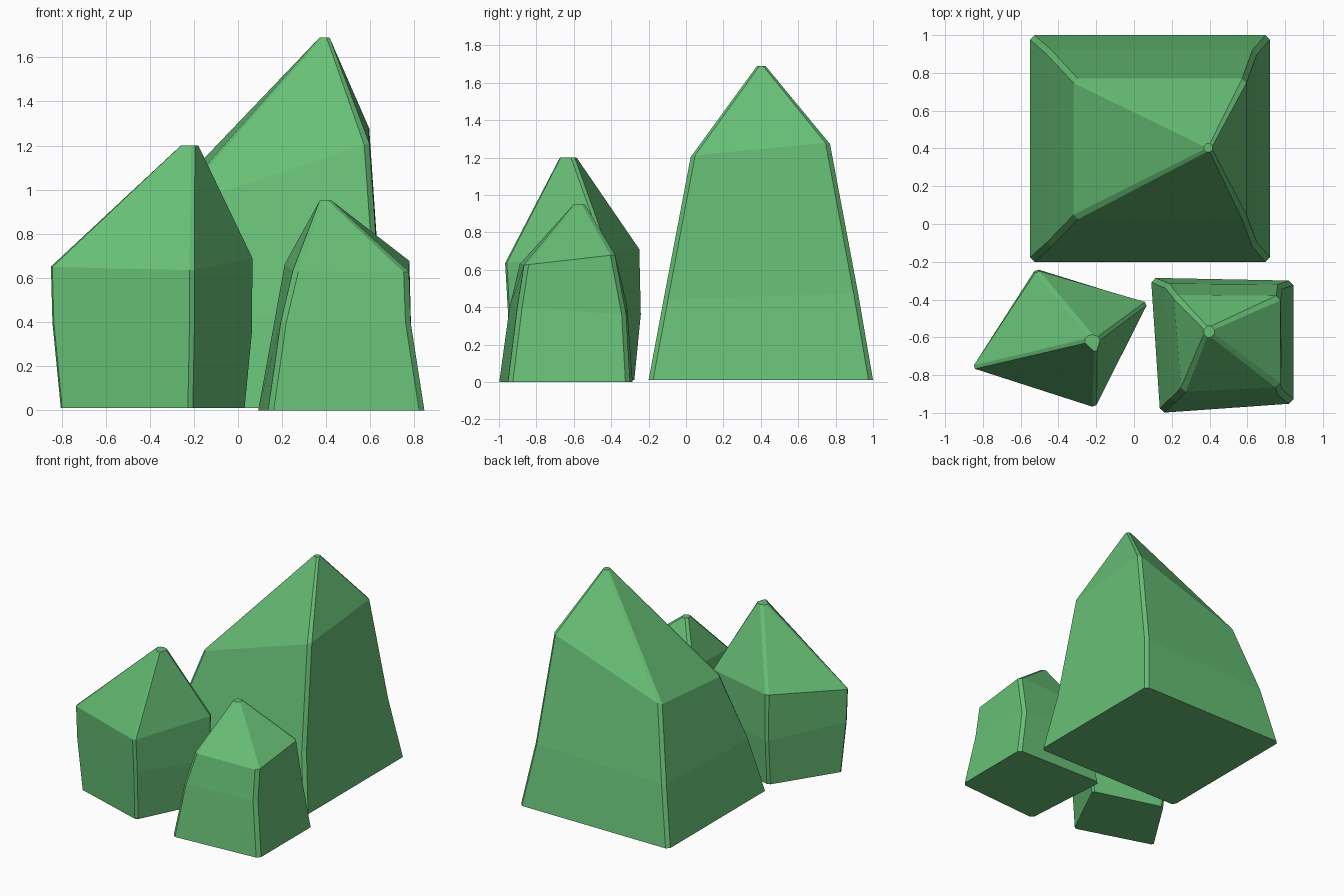
import bpy
from mathutils import Vector

green = bpy.data.materials.new("crystal_green")
green.diffuse_color = (0.135, 0.52, 0.18, 1)


def chamfer(ring, cut):
    """Replace each of the four corners of a ring with two points."""
    pts = []
    for i, p in enumerate(ring):
        p = Vector(p)
        for q in (ring[i - 1], ring[(i + 1) % 4]):
            d = Vector(q) - p
            pts.append(p + d.normalized() * min(cut, d.length * 0.3))
    return pts


def crystal(name, rings, cut):
    """Loft four-cornered rings (counter-clockwise, bottom to tip)."""
    verts = [v for ring in rings for v in chamfer(ring, cut)]
    n, top = 8, 8 * (len(rings) - 1)
    faces = [tuple(reversed(range(n))), tuple(range(top, top + n))]
    for r in range(0, top, n):
        for i in range(n):
            j = (i + 1) % n
            faces.append((r + i, r + j, r + n + j, r + n + i))
    mesh = bpy.data.meshes.new(name)
    mesh.from_pydata(verts, [], faces)
    mesh.materials.append(green)
    obj = bpy.data.objects.new(name, mesh)
    bpy.context.collection.objects.link(obj)


# Tall crystal at the back
crystal("tall_crystal", [
    [(-.55, -.20, .01), (.72, -.20, .01), (.72, 1.0, .01), (-.55, 1.0, .01)],
    [(-.46, -.12, .415), (.65, -.12, .44), (.65, .92, .475), (-.46, .92, .45)],
    [(-.32, .025, .91), (.595, .025, 1.21), (.595, .77, 1.28), (-.32, .77, .97)],
    [(.37, .38, 1.69), (.415, .38, 1.69), (.415, .425, 1.69), (.37, .425, 1.69)],
], 0.024)

# Turned crystal at the front left
crystal("left_crystal", [
    [(-.212, -.935, .01), (.037, -.43, .01), (-.51, -.272, .01), (-.812, -.745, .01)],
    [(-.205, -.957, .38), (.07, -.42, .35), (-.52, -.237, .36), (-.85, -.757, .40)],
    [(-.205, -.972, .635), (.073, -.417, .69), (-.515, -.245, .71), (-.857, -.762, .65)],
    [(-.20, -.685, 1.2), (-.175, -.60, 1.2), (-.235, -.58, 1.2), (-.27, -.62, 1.2)],
], 0.016)

# Small crystal at the front right
crystal("right_crystal", [
    [(.138, -1.0, 0), (.845, -.95, 0), (.845, -.30, 0), (.09, -.285, 0)],
    [(.195, -.945, .40), (.783, -.90, .40), (.785, -.32, .36), (.165, -.315, .41)],
    [(.25, -.89, .63), (.775, -.865, .625), (.777, -.38, .68), (.21, -.375, .665)],
    [(.37, -.60, .95), (.425, -.60, .95), (.425, -.54, .95), (.37, -.54, .95)],
], 0.024)
